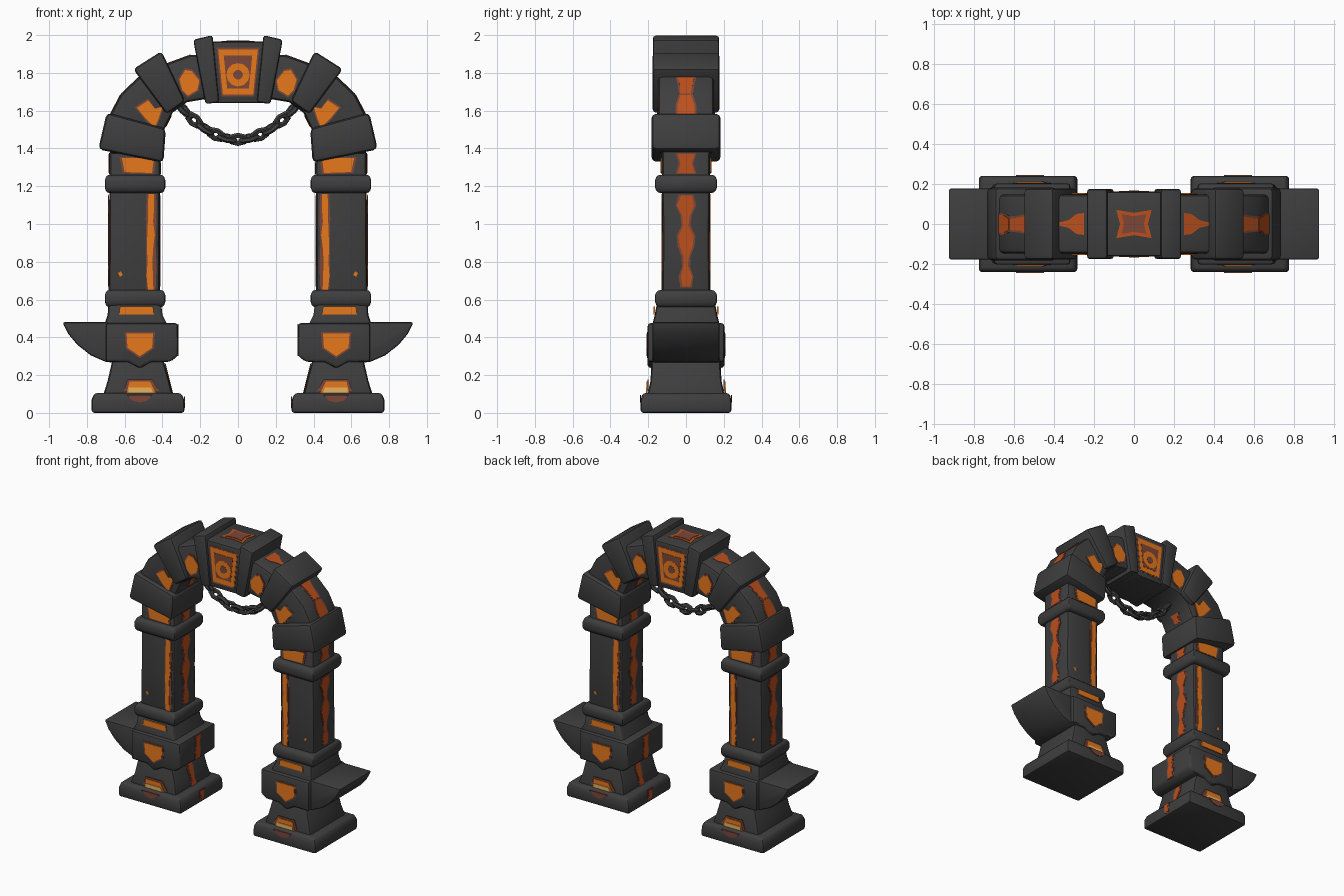
import bpy, bmesh, math, random
from mathutils import Vector

random.seed(4)
if "Cube" in bpy.data.objects:
    bpy.data.objects.remove(bpy.data.objects["Cube"], do_unlink=True)


def material(name, rgb):
    m = bpy.data.materials.new(name)
    m.use_nodes = True
    m.diffuse_color = (*rgb, 1)
    bsdf = m.node_tree.nodes["Principled BSDF"]
    bsdf.inputs["Base Color"].default_value = (*rgb, 1)
    bsdf.inputs["Roughness"].default_value = 0.8
    return m


STONE = material("dark_stone", (0.048, 0.048, 0.048))
ORANGE = material("glowing_orange", (0.8, 0.19, 0.012))
EMBER = material("deep_ember", (0.5, 0.08, 0.012))
BROWN = material("scorched_brown", (0.2, 0.062, 0.038))
YELLOW = material("hot_yellow", (1.0, 0.55, 0.14))


def finish(bm, name, mat, bevel=0.0, mirror="x"):
    """Turn a bmesh into an object, softening its hard edges."""
    bmesh.ops.recalc_face_normals(bm, faces=bm.faces)
    if bevel:
        hard = [e for e in bm.edges if e.calc_face_angle(0) > 0.5]
        bmesh.ops.bevel(bm, geom=hard, offset=bevel, segments=2, profile=0.5,
                        affect="EDGES", clamp_overlap=True)
    mesh = bpy.data.meshes.new(name)
    bm.to_mesh(mesh)
    bm.free()
    obj = bpy.data.objects.new(name, mesh)
    bpy.context.collection.objects.link(obj)
    mesh.materials.append(mat)
    if mirror:
        mod = obj.modifiers.new("Mirror", "MIRROR")
        mod.use_axis = ("x" in mirror, "y" in mirror, False)
    if bevel:
        bpy.ops.object.select_all(action="DESELECT")
        obj.select_set(True)
        bpy.context.view_layer.objects.active = obj
        bpy.ops.object.shade_smooth_by_angle(angle=math.radians(40))


def skin(bm, rings):
    """Join matching rings of points and cap both ends."""
    loops = [[bm.verts.new(p) for p in r] for r in rings]
    n = len(loops[0])
    for a, b in zip(loops, loops[1:]):
        for i in range(n):
            bm.faces.new((a[i], a[(i + 1) % n], b[(i + 1) % n], b[i]))
    bm.faces.new(loops[0])
    bm.faces.new(loops[-1])


def prism(name, pts, hy, bevel=0.02, mirror="x"):
    """Front outline (x, z) extruded through the depth."""
    bm = bmesh.new()
    skin(bm, [[(x, y, z) for x, z in pts] for y in (-hy, hy)])
    finish(bm, name, STONE, bevel, mirror)


def stack(name, levels, bevel=0.02):
    """Rectangular tower from levels of (z, inner x, outer x, half depth)."""
    bm = bmesh.new()
    skin(bm, [[(a, -h, z), (b, -h, z), (b, h, z), (a, h, z)] for z, a, b, h in levels])
    finish(bm, name, STONE, bevel)


def plate(name, pts, origin, u, v, mat, lift=0.003, mirror="x"):
    """Thin inlay lying on the plane spanned by u and v, facing u x v."""
    o, u, v = Vector(origin), Vector(u).normalized(), Vector(v).normalized()
    n = u.cross(v)
    bm = bmesh.new()
    skin(bm, [[o + u * a + v * b + n * k for a, b in pts] for k in (-0.002, lift)])
    finish(bm, name, mat, 0, mirror)


def front(name, pts, y, mat, lift=0.004, mirror="xy"):
    plate(name, pts, (0, -y, 0), (1, 0, 0), (0, 0, 1), mat, lift, mirror)


def ragged(length, widths, wobble=0.0):
    """Outline of a vertical streak with uneven width, centred on zero."""
    n = len(widths) - 1
    rows = [(random.uniform(-wobble, wobble), w, length * (i / n - 0.5)) for i, w in enumerate(widths)]
    return [(c + w, t) for c, w, t in rows] + [(c - w, t) for c, w, t in reversed(rows)]


def streak(name, length, widths, origin, u, v):
    """Side crack with a scorched rim around an ember core."""
    plate(name + "_rim", ragged(length, [w + 0.01 for w in widths]), origin, u, v, BROWN, 0.002)
    plate(name, ragged(length - 0.01, widths, 0.003), origin, u, v, EMBER, 0.004)


def grow(pts, k):
    """Scale an outline about its middle."""
    cx = sum(p[0] for p in pts) / len(pts)
    cz = sum(p[1] for p in pts) / len(pts)
    return [(cx + (x - cx) * k, cz + (z - cz) * k) for x, z in pts]


def inlay(name, pts, y):
    front(name + "_rim", grow(pts, 1.15), y, BROWN, 0.003)
    front(name, pts, y, ORANGE, 0.006)


# Anvil feet
stack("foot_slab", [(0, .283, .775, .24), (.07, .285, .775, .24), (.105, .3, .76, .23)], 0.015)
stack("anvil_waist", [(.09, .345, .715, .205), (.17, .365, .69, .188), (.3, .4, .66, .18)])
prism("anvil_body", [(.318, .475), (.318, .3), (.36, .27), (.46, .27), (.52, .235),
                     (.58, .27), (.7, .27), (.7, .475)], .203, 0.015)
prism("anvil_horn", [(.6, .48), (.93, .48), (.9, .42), (.85, .36), (.78, .305), (.7, .27), (.6, .26)], .178, 0.012)

# Pillars and collars
stack("pillar_neck", [(.46, .37, .71, .18), (.52, .4, .69, .165), (.6, .41, .685, .15)])
stack("pillar", [(.55, .413, .685, .128), (.9, .415, .683, .124), (1.4, .41, .68, .128)], 0.025)
for name, low, high in (("lower_collar", .56, .65), ("upper_collar", 1.165, 1.26)):
    stack(name, [(low, .395, .695, .15), (low + .025, .385, .705, .165),
                 (high - .025, .385, .705, .165), (high, .395, .695, .15)], 0.012)

# Arch ring
outer = [(.68, 1.37), (.685, 1.5), (.68, 1.57), (.62, 1.685), (.52, 1.78), (.4, 1.84), (.25, 1.895)]
inner = [(.41, 1.37), (.39, 1.5), (.345, 1.59), (.27, 1.645), (.15, 1.665)]
outer_left = [(-x, z) for x, z in reversed(outer)]
inner_left = [(-x, z) for x, z in inner]
prism("arch_ring", outer + outer_left + inner_left + inner[::-1], .148, 0.025, "")

# Arch stones and keystone
prism("spring_stone", [(.695, 1.59), (.74, 1.395), (.395, 1.325), (.382, 1.505)], .183, 0.025)
prism("haunch_stone", [(.405, 1.915), (.555, 1.82), (.378, 1.582), (.28, 1.65)], .178, 0.02)
prism("keystone", [(-.18, 1.965), (.18, 1.965), (.13, 1.64), (-.13, 1.64)], .16, 0.012, "")
prism("keystone_rib", [(.135, 2.0), (.237, 1.975), (.172, 1.635), (.1, 1.645)], .175, 0.014)

# Hanging chain
for i in range(-5, 6):
    x = i * 0.058
    bpy.ops.mesh.primitive_torus_add(
        major_segments=8, minor_segments=6, major_radius=0.024, minor_radius=0.015,
        location=(x, 0, 1.448 + 1.9 * x * x),
        rotation=(math.radians(25 if i % 2 else 115), -math.atan(3.8 * x), 0))
    link = bpy.context.object
    link.name = "chain_link"
    link.scale = (1.5, 1, 1)
    link.data.materials.append(STONE)
    bpy.ops.object.shade_smooth_by_angle(angle=math.radians(50))

# Front and back inlays on the legs
inlay("anvil_shield", [(.45, .42), (.455, .345), (.52, .3), (.585, .345), (.59, .42)], .203)
front("hearth_rim", [(.415, .115), (.455, .178), (.585, .178), (.605, .115)], .2, BROWN, 0.004)
front("hearth", [(.435, .105), (.465, .165), (.575, .165), (.59, .105)], .206, ORANGE, 0.002)
front("hearth_embers", [(.45, .106), (.46, .134), (.58, .134), (.58, .106)], .21, YELLOW, 0.003)
front("hearth_scorch", [(.45, .095), (.59, .095), (.56, .065), (.52, .055), (.48, .065)], .24, BROWN)
front("neck_band", [(.445, .522), (.63, .522), (.625, .562), (.45, .562)], .166, ORANGE, 0.006)
inlay("capital_panel", [(.455, 1.27), (.6, 1.275), (.615, 1.35), (.445, 1.35)], .128)
front("pillar_fleck", [(.61, .73), (.625, .72), (.635, .74), (.62, .75)], .125, ORANGE)
for name, widths, mat, lift in (("pillar_crack_rim", [.024, .028, .025, .029, .025], BROWN, .003),
                                ("pillar_crack", [.014, .017, .013, .016, .02, .014, .017, .014], ORANGE, .006)):
    front(name, [(x + .463, z + .905) for x, z in ragged(.51, widths, .005)], .125, mat, lift)

# Front and back inlays on the arch
inlay("arch_heart", [(.4, 1.62), (.44, 1.61), (.475, 1.655), (.535, 1.615), (.49, 1.56), (.44, 1.51), (.42, 1.56)], .148)
inlay("arch_flame", [(.215, 1.71), (.205, 1.76), (.245, 1.81), (.28, 1.815), (.31, 1.765), (.295, 1.71), (.265, 1.68)], .148)
crest = [(-.105, 1.925), (.105, 1.925), (.08, 1.685), (-.08, 1.685)]
disc = lambda r: [(r * math.cos(k * math.pi / 6), 1.79 + r * math.sin(k * math.pi / 6)) for k in range(12)]
for name, pts, mat, lift in (("crest_rim", grow(crest, 1.08), BROWN, .0015), ("crest", crest, ORANGE, .003),
                             ("crest_field", grow(crest, .72), BROWN, .0045), ("crest_ring", disc(.062), ORANGE, .006),
                             ("crest_disc", disc(.026), BROWN, .0075)):
    front(name, pts, .16, mat, lift, "y")

# Outer side streaks
Y, Z, INWARD = (0, 1, 0), (0, 0, 1), (0, -1, 0)
wavy = [.02, .03, .012, .015, .035, .04, .015, .02, .045, .03]
streak("outer_crack", .49, wavy, (.684, 0, .91), Y, Z)
streak("outer_capital_mark", .11, [.045, .03, .045], (.681, 0, 1.32), Y, Z)
for name, widths, low, high in (("arch_mark_low", [.045, .045, .028], outer[2], outer[3]),
                                ("arch_mark_high", [.028, .033, .045], outer[3], outer[4])):
    a, b = Vector((low[0], 0, low[1])), Vector((high[0], 0, high[1]))
    streak(name, (b - a).length, widths, (a + b) / 2, Y, b - a)
plate("crown_mark", ragged(.16, [.006, .01, .02, .05, .055]), (.325, 0, 1.8675), Y, (-.15, 0, .055), EMBER)

# Inner side streaks, running down to the slab
streak("inner_crack", .49, wavy, (.4145, 0, .91), INWARD, Z)
streak("inner_capital_mark", .07, [.035, .028, .04], (.411, 0, 1.295), INWARD, Z)
streak("inner_body_crack", .17, [.02, .026, .016, .028], (.318, 0, .385), INWARD, Z)
streak("inner_waist_crack", .17, [.024, .014, .026, .018], (.367, 0, .18), INWARD, (.25, 0, 1))
streak("inner_slab_crack", .07, [.012, .016, .02], (.284, 0, .055), INWARD, Z)
streak("inner_arch_mark", .07, [.03, .02, .035], (.368, 0, 1.545), INWARD, (-.045, 0, .09))

# Splash on the keystone top
splash = [(r * math.cos(k * math.pi / 4), .8 * r * math.sin(k * math.pi / 4))
          for k, r in enumerate([.07, .125] * 4)]
plate("keystone_splash", splash, (0, 0, 1.965), (1, 0, 0), Y, EMBER, mirror="")
plate("keystone_splash_core", grow(splash, .7), (0, 0, 1.968), (1, 0, 0), Y, BROWN, mirror="")
